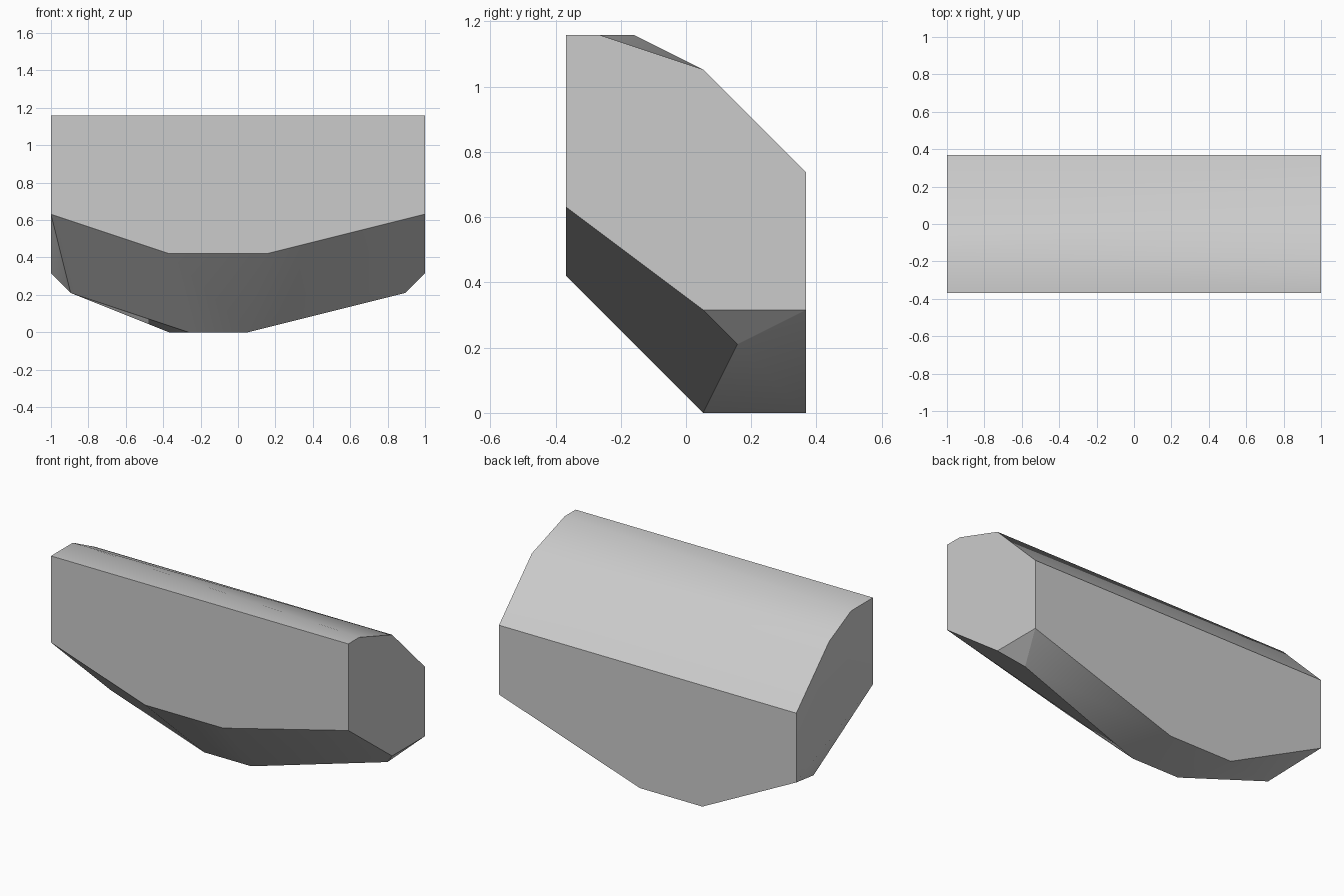
import bpy, bmesh, math

cube = bpy.data.objects.get("Cube")
if cube:
    bpy.data.objects.remove(cube)

CELL = 2 / 19                      # the block sits on a 19 x 7 x 11 cell lattice
HALF_X, HALF_Y = 9.5, 3.5

stone = bpy.data.materials.new("light_grey_stone")
stone.use_nodes = True
grey = (0.6, 0.6, 0.6, 1)
stone.diffuse_color = grey
stone.node_tree.nodes["Principled BSDF"].inputs["Base Color"].default_value = grey


def section(x, pairs):
    """Corners (y, z) of one end profile."""
    return [(x, y, z) for y, z in pairs]


corners = []
# Left end and right end
corners += section(19, [(0, 11), (1, 11), (4, 10), (7, 7), (7, 3), (4, 3), (0, 6)])
corners += section(0, [(0, 11), (2, 11), (4, 10), (7, 7), (7, 3), (0, 6)])
# Chamfered corners below the ends
corners += [(18, 5, 2), (1, 4, 2)]
# Lower front edge, then the flat underside
corners += [(6, 0, 4), (11, 0, 4)]
corners += [(7, 4, 0), (10, 4, 0), (6, 7, 0), (10, 7, 0)]

bm = bmesh.new()
for x, y, z in corners:
    bm.verts.new(((x - HALF_X) * CELL, (y - HALF_Y) * CELL, z * CELL))
bmesh.ops.convex_hull(bm, input=bm.verts[:])
# Merge the coplanar triangles into whole facets
bmesh.ops.dissolve_limit(bm, angle_limit=math.radians(1),
                         verts=bm.verts[:], edges=bm.edges[:])
bmesh.ops.recalc_face_normals(bm, faces=bm.faces[:])

mesh = bpy.data.meshes.new("rock_block")
bm.to_mesh(mesh)
bm.free()
mesh.materials.append(stone)
rock = bpy.data.objects.new("rock_block", mesh)
bpy.context.collection.objects.link(rock)

# Soft shading across the shallow creases only
bpy.ops.object.select_all(action='DESELECT')
rock.select_set(True)
bpy.context.view_layer.objects.active = rock
bpy.ops.object.shade_smooth_by_angle(angle=math.radians(30))
